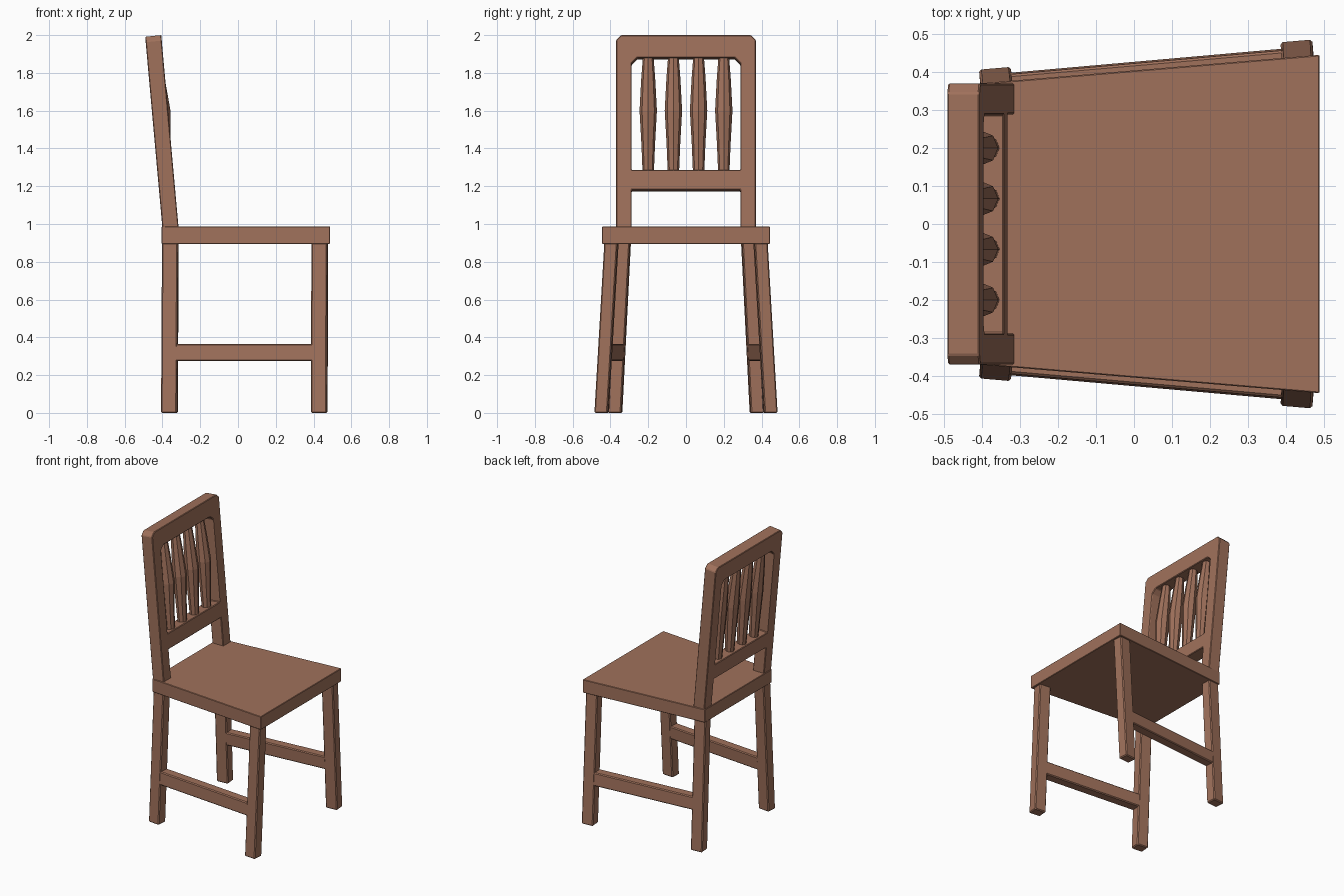
import bpy, bmesh, math
from mathutils import Vector

if "Cube" in bpy.data.objects:
    bpy.data.objects.remove(bpy.data.objects["Cube"])

wood = bpy.data.materials.new("brown wood")
wood.diffuse_color = (0.35, 0.165, 0.105, 1)
wood.use_nodes = True
wood.node_tree.nodes["Principled BSDF"].inputs["Base Color"].default_value = wood.diffuse_color


def finish(name, bm, bevel=0.0):
    bmesh.ops.recalc_face_normals(bm, faces=bm.faces)
    me = bpy.data.meshes.new(name)
    bm.to_mesh(me)
    bm.free()
    me.materials.append(wood)
    ob = bpy.data.objects.new(name, me)
    bpy.context.collection.objects.link(ob)
    if bevel:
        m = ob.modifiers.new("bevel", 'BEVEL')
        m.width = bevel
        m.segments = 1
        m.limit_method = 'ANGLE'
    return ob


def loft(name, rings, bevel=0.0):
    """Closed solid through a list of equal-length point rings."""
    bm = bmesh.new()
    vs = [[bm.verts.new(p) for p in r] for r in rings]
    n = len(vs[0])
    for a, b in zip(vs, vs[1:]):
        for i in range(n):
            j = (i + 1) % n
            bm.faces.new((a[i], a[j], b[j], b[i]))
    bm.faces.new(vs[0])
    bm.faces.new(vs[-1])
    return finish(name, bm, bevel)


def rect(cx, cy, z, hx, hy, ang):
    c, s = math.cos(ang), math.sin(ang)
    return [(cx + x * c - y * s, cy + x * s + y * c, z)
            for x, y in ((-hx, -hy), (hx, -hy), (hx, hy), (-hx, hy))]


# seat: trapezoid slab, wider at the front
outline = ((-0.405, -0.37), (0.488, -0.445), (0.488, 0.445), (-0.405, 0.37))
loft("seat", [[(x, y, z) for x, y in outline] for z in (0.895, 0.987)], 0.003)

# splayed legs and side stretchers
for s, side in ((1, "left"), (-1, "right")):
    ang = s * 0.086
    loft("front_leg_" + side, [rect(0.43, s * 0.447, 0, 0.042, 0.035, ang),
                               rect(0.433, s * 0.394, 0.91, 0.042, 0.035, ang)], 0.006)
    loft("back_leg_" + side, [rect(-0.363, s * 0.375, 0, 0.042, 0.035, ang),
                              rect(-0.358, s * 0.329, 0.91, 0.042, 0.035, ang)], 0.006)
    rings = []
    for x, y0, k in ((-0.35, 0.376, 0.051), (0.42, 0.446, 0.058)):
        rings.append([(x, s * (y0 - k * z + w), z) for z, w in
                      ((0.275, -0.034), (0.275, 0.034), (0.366, 0.034), (0.366, -0.034))])
    loft("stretcher_" + side, rings, 0.006)


# leaning back frame: posts and two rails cut as one profile
def front_x(z):
    return -0.315 - 0.09 * (z - 0.985)


half = [(0.37, 0.95), (0.37, 1.975), (0.345, 2.0)]
foot = [(0.288, 1.18), (0.288, 0.95)]
outer = (half + [(-y, z) for y, z in reversed(half)]
         + [(-y, z) for y, z in reversed(foot)] + foot)
window = [(0.288, 1.287), (0.288, 1.85), (0.258, 1.88),
          (-0.258, 1.88), (-0.288, 1.85), (-0.288, 1.287)]
bm = bmesh.new()
edges = []
for loop in (outer, window):
    vs = [bm.verts.new((front_x(z), y, z)) for y, z in loop]
    edges += [bm.edges.new((vs[i - 1], vs[i])) for i in range(len(vs))]
bmesh.ops.triangle_fill(bm, use_beauty=True, use_dissolve=False, edges=edges)
ext = bmesh.ops.extrude_face_region(bm, geom=bm.faces[:])
bmesh.ops.translate(bm, vec=Vector((-0.085, 0, -0.009)),
                    verts=[g for g in ext["geom"] if isinstance(g, bmesh.types.BMVert)])
finish("back_frame", bm, 0.004)

# four bulging slats
levels = ((1.25, 0.029, 0.0), (1.42, 0.036, 0.004), (1.60, 0.046, 0.010),
          (1.77, 0.037, 0.004), (1.90, 0.027, 0.0))
for k in range(4):
    y0 = -0.2 + k * 0.4 / 3
    rings = []
    for z, r, push in levels:
        cx = front_x(z) - 0.043 + push
        rings.append([(cx + r * math.cos(a), y0 + r * math.sin(a), z)
                      for a in (i * math.pi / 4 for i in range(8))])
    loft("back_slat_%d" % (k + 1), rings)
